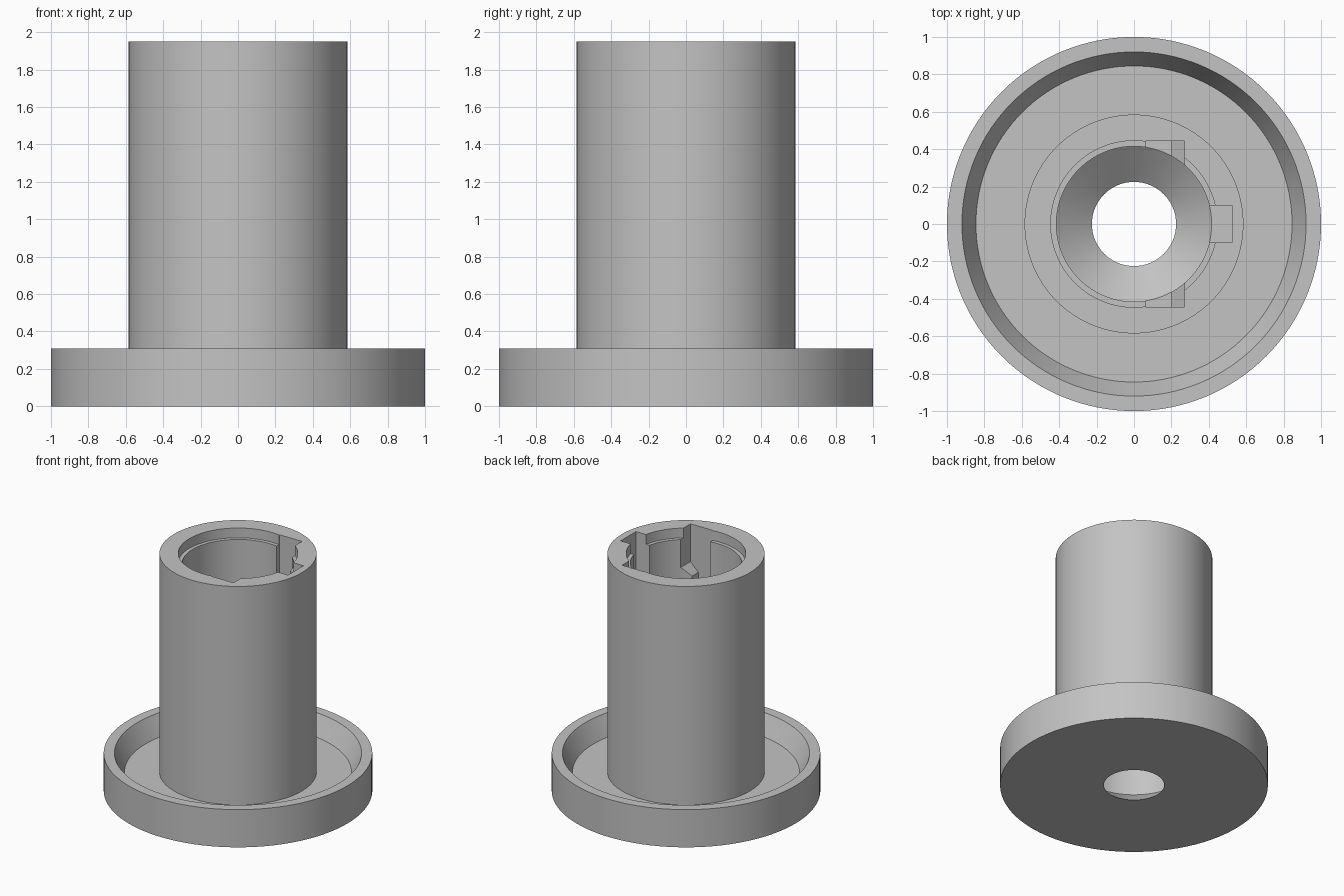
import bpy, bmesh, math
from mathutils import Vector

cube = bpy.data.objects.get("Cube")
if cube:
    bpy.data.objects.remove(cube, do_unlink=True)

grey = bpy.data.materials.new("plain grey")
grey.use_nodes = True
grey.diffuse_color = (0.55, 0.55, 0.55, 1)
grey.node_tree.nodes["Principled BSDF"].inputs["Base Color"].default_value = grey.diffuse_color


def add_object(name, bm):
    bmesh.ops.recalc_face_normals(bm, faces=bm.faces)
    mesh = bpy.data.meshes.new(name)
    bm.to_mesh(mesh)
    bm.free()
    mesh.materials.append(grey)
    obj = bpy.data.objects.new(name, mesh)
    bpy.context.collection.objects.link(obj)
    return obj


def lathe(name, profile, steps=128):
    """Spin a closed (radius, height) outline about the z axis."""
    bm = bmesh.new()
    verts = [bm.verts.new((r, 0, z)) for r, z in profile]
    edges = [bm.edges.new((verts[i - 1], verts[i])) for i in range(len(verts))]
    bmesh.ops.spin(bm, geom=verts + edges, cent=(0, 0, 0), axis=(0, 0, 1),
                   angle=math.tau, steps=steps)
    bmesh.ops.remove_doubles(bm, verts=bm.verts, dist=1e-5)
    return add_object(name, bm)


def prism(name, outline, y0, y1):
    """Extrude an (x, z) outline from y0 to y1."""
    bm = bmesh.new()
    face = bm.faces.new([bm.verts.new((x, y0, z)) for x, z in outline])
    new = bmesh.ops.extrude_face_region(bm, geom=[face])["geom"]
    bmesh.ops.translate(bm, vec=Vector((0, y1 - y0, 0)),
                        verts=[g for g in new if isinstance(g, bmesh.types.BMVert)])
    obj = add_object(name, bm)
    obj.hide_render = True
    return obj


TOP, FLOOR, POCKET = 1.95, 0.155, 0.16

# Flanged tube: dished base, stepped bore and funnel-shaped bottom hole
body = lathe("flanged_tube", [
    (0.225, 0), (1, 0), (1, 0.31), (0.92, 0.31), (0.845, FLOOR),
    (0.585, FLOOR), (0.585, TOP), (0.445, TOP), (0.445, 1.87),
    (0.415, 1.87), (0.415, FLOOR)])

# Key slot on one side, and a mirrored pair of pockets with sloping shelves
slot = [(0.35, POCKET), (0.525, POCKET), (0.525, 2.1), (0.35, 2.1)]
pocket = [(0.065, POCKET), (0.2, POCKET), (0.2, 1.57), (0.27, 1.64),
          (0.27, 2.1), (0.065, 2.1)]
cutters = [prism("key_slot_cutter", slot, -0.1, 0.1)]
for side in (-1, 1):
    cutters.append(prism("pocket_cutter", pocket, side * 0.25, side * 0.445))

bpy.ops.object.select_all(action="DESELECT")
body.select_set(True)
bpy.context.view_layer.objects.active = body
for cutter in cutters:
    mod = body.modifiers.new("cut", "BOOLEAN")
    mod.operation = "DIFFERENCE"
    mod.solver = "EXACT"
    mod.object = cutter
    bpy.ops.object.modifier_apply(modifier=mod.name)
    bpy.data.objects.remove(cutter, do_unlink=True)

# Smooth round walls, crisp edges
bpy.ops.object.shade_smooth_by_angle(angle=math.radians(20))
